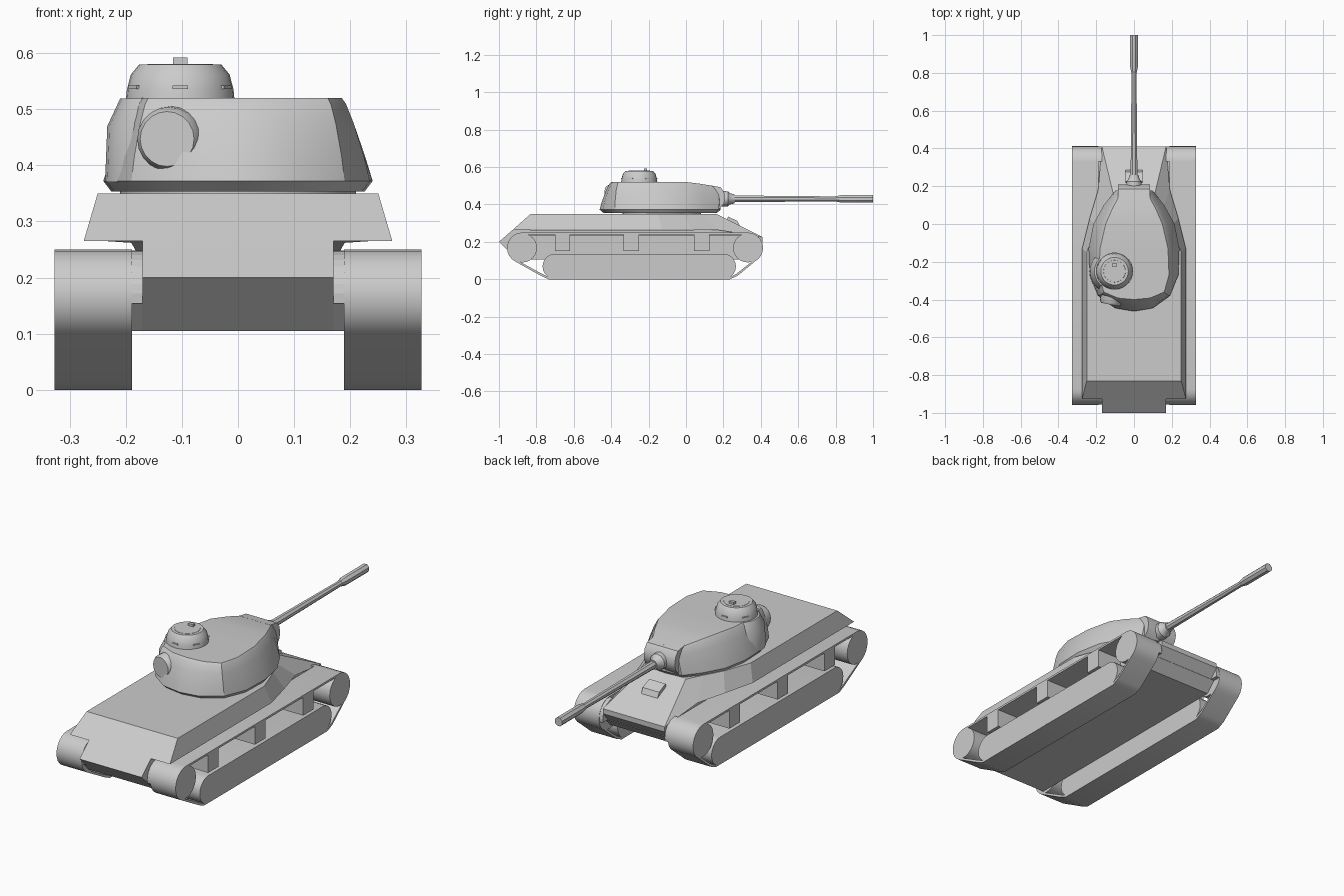
import bpy, bmesh
from math import sin, cos, pi, radians
from mathutils import Vector

if "Cube" in bpy.data.objects:
    bpy.data.objects.remove(bpy.data.objects["Cube"])


def finish(name, bm, smooth=None):
    bmesh.ops.remove_doubles(bm, verts=bm.verts, dist=1e-5)
    bmesh.ops.recalc_face_normals(bm, faces=bm.faces)
    me = bpy.data.meshes.new(name)
    bm.to_mesh(me)
    bm.free()
    ob = bpy.data.objects.new(name, me)
    bpy.context.collection.objects.link(ob)
    if smooth:
        bpy.ops.object.select_all(action='DESELECT')
        ob.select_set(True)
        bpy.context.view_layer.objects.active = ob
        bpy.ops.object.shade_smooth_by_angle(angle=radians(smooth))
    return ob


def loft(name, rings, smooth=None):
    """Skin closed rings of equal length and cap both ends."""
    bm = bmesh.new()
    vs = [[bm.verts.new(p) for p in r] for r in rings]
    n = len(vs[0])
    for a, b in zip(vs, vs[1:]):
        for i in range(n):
            j = (i + 1) % n
            bm.faces.new((a[i], a[j], b[j], b[i]))
    for cap in (vs[0], vs[-1]):
        bmesh.ops.triangulate(bm, faces=[bm.faces.new(cap)])
    return finish(name, bm, smooth)


def prism(name, yz, x0, x1, smooth=None):
    return loft(name, [[(x, y, z) for y, z in yz] for x in (x0, x1)], smooth)


def lathe(name, origin, axis, profile, sides=24, smooth=35, turn=0):
    """Revolve (distance, radius) pairs around an axis."""
    q = Vector(axis).to_track_quat('Z', 'Y')
    rings = [[Vector(origin) + q @ Vector((r * cos(2 * pi * (i + turn) / sides),
                                           r * sin(2 * pi * (i + turn) / sides), d))
              for i in range(sides)] for d, r in profile]
    return loft(name, rings, smooth)


def box(name, x, y, z):
    return prism(name, [(y[0], z[0]), (y[1], z[0]), (y[1], z[1]), (y[0], z[1])], *x)


def arc(cy, cz, r, a0, a1, n):
    return [(cy + r * cos(radians(a0 + (a1 - a0) * i / n)),
             cz + r * sin(radians(a0 + (a1 - a0) * i / n))) for i in range(n + 1)]


def both(half):
    """Mirror a half outline to a closed ring (drops doubled centre points)."""
    return half + [(-p[0], *p[1:]) for p in reversed(half) if p[0] > 0]


# Hull: upper superstructure, narrow body and wide belly
top = [(0.11, 0.16, 0.35), (0.15, 0.08, 0.35), (0.20, -0.01, 0.35),
       (0.25, -0.15, 0.35), (0.25, -0.83, 0.35)]
sill = [(0.17, 0.41, 0.225), (0.19, 0.18, 0.262), (0.235, 0.03, 0.265),
        (0.275, -0.13, 0.265), (0.275, -0.926, 0.265)]
loft("upper_hull", [both(sill), both(top)])
prism("hull_body", [(-1, 0.20), (-0.926, 0.265), (0.2, 0.262), (0.41, 0.225),
                    (0.41, 0.20), (0.32, 0.105), (-0.90, 0.105)], -0.17, 0.17)
prism("belly", [(-0.95, 0.155), (-0.88, 0.235), (0.33, 0.235), (0.37, 0.155),
                (0.32, 0.105), (-0.90, 0.105)], -0.189, 0.189)

# Driver hatch on the glacis
prism("driver_hatch", [(0.215, 0.31), (0.225, 0.335), (0.275, 0.312), (0.295, 0.27)],
      -0.045, 0.045)

# Running gear on both sides
REAR, FRONT, WZ, R = -0.875, 0.33, 0.168, 0.08
for side, s in (("left", -1), ("right", 1)):
    xi, xo = 0.189 * s, 0.327 * s
    for end, cy in (("rear", REAR), ("front", FRONT)):
        prism(f"{side}_{end}_wheel", arc(cy, WZ, R - 0.002, 0, 345, 23), xi, xo, 30)
    # inner guards over the upper half of the end wheels
    prism(f"{side}_rear_guard", arc(REAR, WZ, R, 190, 90, 8) + [(REAR, 0.155)],
          0.17 * s, xi)
    prism(f"{side}_front_guard", arc(FRONT, WZ, R, 90, -10, 8) + [(FRONT, 0.155)],
          0.17 * s, xi)
    # road wheel block
    prism(f"{side}_road_wheels",
          arc(-0.70, 0.069, 0.067, 90, 270, 10) + arc(0.20, 0.069, 0.067, -90, 90, 10),
          xi, xo, 30)
    # track band
    path = (arc(REAR, WZ, R + 0.002, 90, 240, 10)
            + [(-0.775, 0.018), (-0.735, 0), (0.235, 0), (0.275, 0.018)]
            + arc(FRONT, WZ, R + 0.002, -60, 90, 10))
    inner = (arc(REAR, WZ, R - 0.008, 90, 240, 10)
             + [(-0.768, 0.028), (-0.732, 0.01), (0.232, 0.01), (0.268, 0.028)]
             + arc(FRONT, WZ, R - 0.008, -60, 90, 10))
    n = len(path)
    bm = bmesh.new()
    rows = [[bm.verts.new((x, y, z)) for y, z in pts]
            for x, pts in ((xi, path), (xo, path), (xo, inner), (xi, inner))]
    for k in range(4):
        a, b = rows[k], rows[(k + 1) % 4]
        for i in range(n):
            j = (i + 1) % n
            bm.faces.new((a[i], a[j], b[j], b[i]))
    finish(f"{side}_track", bm, 30)
    # return roller blocks
    for i, y in enumerate((-0.66, -0.293, 0.085)):
        box(f"{side}_return_block_{i + 1}", (xi, xo), (y - 0.041, y + 0.041), (0.15, 0.243))

# Turret shell: widest low ring blended to a smaller roof ring
wide = [(0, 0.185, 0.372), (0.10, 0.175, 0.372), (0.16, 0.10, 0.372),
        (0.215, 0.0, 0.372), (0.24, -0.13, 0.372), (0.235, -0.27, 0.372),
        (0.19, -0.38, 0.372), (0.10, -0.445, 0.372), (0, -0.462, 0.372)]
roof = [(0, 0.17, 0.495), (0.07, 0.165, 0.495), (0.115, 0.08, 0.51),
        (0.15, 0.0, 0.52), (0.18, -0.13, 0.52), (0.185, -0.27, 0.52),
        (0.16, -0.36, 0.52), (0.085, -0.392, 0.52), (0, -0.40, 0.52)]


def blend(t, bulge):
    out = []
    for a, b in zip(wide, roof):
        p = Vector(a).lerp(Vector(b), t)
        out.append((p.x * (1 + bulge), -0.13 + (p.y + 0.13) * (1 + bulge), p.z))
    return both(out)


foot = both([(x * 0.94, -0.13 + (y + 0.13) * 0.93, 0.353) for x, y, z in wide])
loft("turret", [foot, blend(0, 0), blend(0.3, 0.02), blend(0.7, 0.03),
                blend(0.93, 0.02), blend(1, 0)], 32)
lathe("turret_ring", (0, -0.13, 0.34), (0, 0, 1), [(0, 0.21), (0.02, 0.21)], 32)

# Cupola, its wall bulge, vision slits and periscope
CX, CY = -0.103, -0.25
lathe("cupola_bulge", (CX - 0.012, CY, 0.37), (0, 0, 1),
      [(0, 0.122), (0.10, 0.118), (0.149, 0.095)])
lathe("cupola", (CX, CY, 0.515), (0, 0, 1),
      [(0, 0.097), (0.02, 0.095), (0.047, 0.088), (0.065, 0.073)], 28)
lathe("cupola_hatch", (CX, CY, 0.578), (0, 0, 1), [(0, 0.06), (0.003, 0.058)], 24)
for i in range(6):
    a = 2 * pi * (i + 0.5) / 6
    slit = box(f"vision_slit_{i + 1}", (-0.004, 0.004), (-0.014, 0.014), (-0.003, 0.003))
    slit.location = (CX + 0.094 * cos(a), CY + 0.094 * sin(a), 0.539)
    slit.rotation_euler.z = a
box("periscope", (CX - 0.013, CX + 0.013), (-0.225, -0.208), (0.575, 0.592))

# Rear ball mount
lathe("rear_ball_mount", (-0.113, -0.36, 0.447), (-0.2, -1, 0),
      [(0, 0.06), (0.055, 0.057), (0.068, 0.049)], 20)

# Mantlet, collar, barrel and muzzle brake
prism("mantlet", [(0.13, 0.375), (0.18, 0.378), (0.203, 0.405), (0.21, 0.435),
                  (0.203, 0.468), (0.185, 0.492), (0.13, 0.502)], -0.085, 0.085, 35)
lathe("gun_collar", (0, 0.19, 0.43), (0, 1, 0),
      [(0, 0.042), (0.035, 0.04), (0.045, 0.03), (0.07, 0.024)], 12)
lathe("barrel", (0, 0.2, 0.43), (0, 1, 0), [(0, 0.02), (0.62, 0.014)], 8, 30, 0.5)
lathe("muzzle_brake", (0, 0.8, 0.43), (0, 1, 0),
      [(0, 0.015), (0.03, 0.022), (0.2, 0.022)], 8, 30, 0.5)
